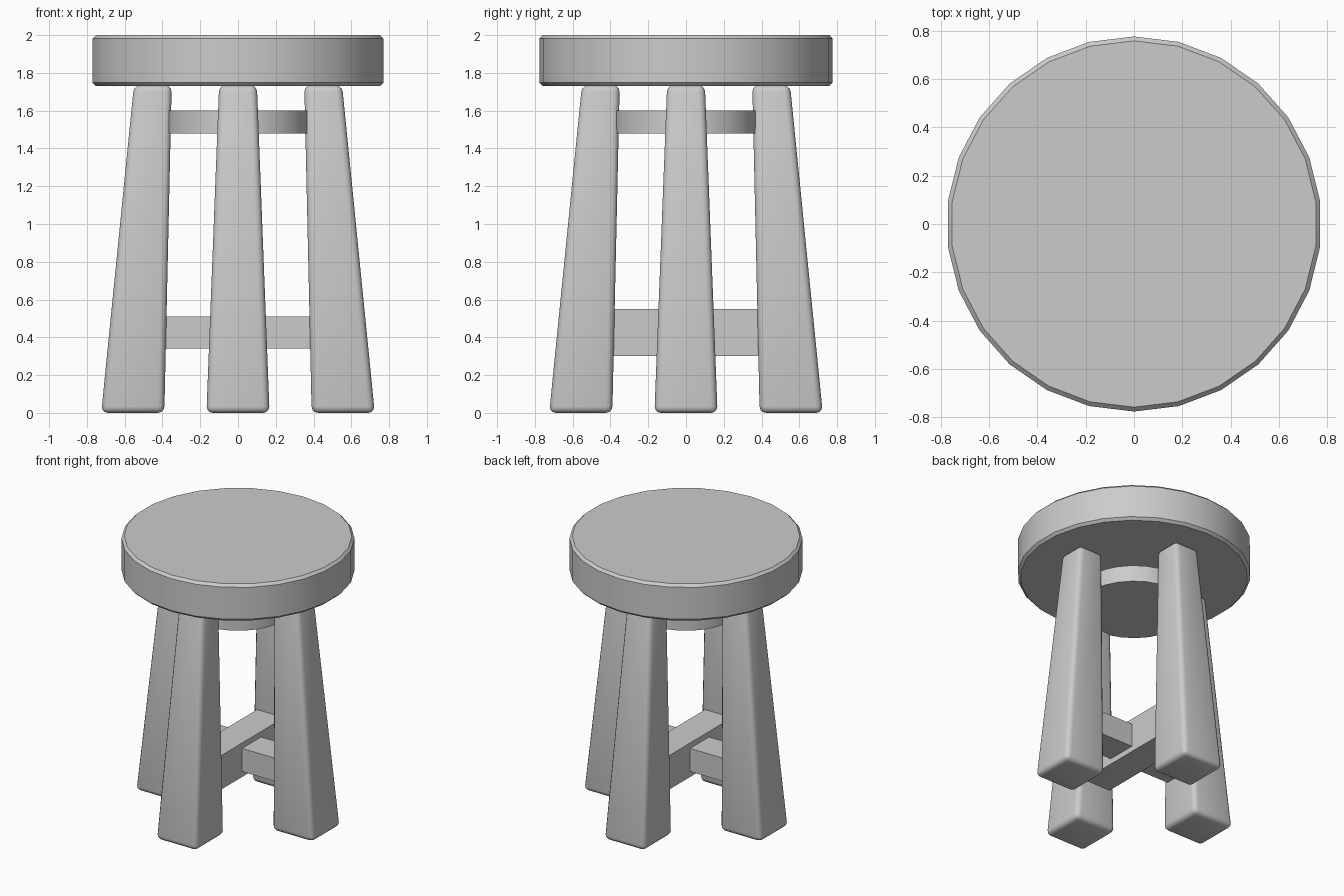
import bpy, math

if "Cube" in bpy.data.objects:
    bpy.data.objects.remove(bpy.data.objects["Cube"])


def finish(obj, bevel=0.0, segments=1):
    """Rounded edges plus angle-limited smooth shading."""
    bpy.ops.object.select_all(action='DESELECT')
    obj.select_set(True)
    bpy.context.view_layer.objects.active = obj
    if bevel:
        m = obj.modifiers.new("Bevel", 'BEVEL')
        m.width, m.segments = bevel, segments
        m.limit_method, m.angle_limit = 'ANGLE', math.radians(40)
        bpy.ops.object.modifier_apply(modifier=m.name)
    bpy.ops.object.shade_smooth_by_angle(angle=math.radians(32))


def disc(name, radius, z0, z1, bevel=0.0):
    bpy.ops.mesh.primitive_cylinder_add(vertices=26, radius=radius, depth=z1 - z0,
                                        location=(0, 0, (z0 + z1) / 2))
    obj = bpy.context.object
    obj.name = name
    finish(obj, bevel)


def leg(name, angle):
    """Tapered post leaning inward towards the seat."""
    verts = []
    for z, centre, half in ((0, 0.557, 0.167), (1.735, 0.451, 0.1)):
        for sx, sy in ((-1, -1), (1, -1), (1, 1), (-1, 1)):
            verts.append((centre + sx * half, sy * half, z))
    faces = [(3, 2, 1, 0), (4, 5, 6, 7)]
    faces += [(i, (i + 1) % 4, (i + 1) % 4 + 4, i + 4) for i in range(4)]
    mesh = bpy.data.meshes.new(name)
    mesh.from_pydata(verts, [], faces)
    obj = bpy.data.objects.new(name, mesh)
    bpy.context.collection.objects.link(obj)
    obj.rotation_euler.z = angle
    finish(obj, 0.035, 3)


def beam(name, size, z):
    bpy.ops.mesh.primitive_cube_add(size=1, location=(0, 0, z))
    obj = bpy.context.object
    obj.name = name
    obj.scale = size
    bpy.ops.object.transform_apply(location=False, rotation=False, scale=True)
    finish(obj)


# Seat and the smaller support disc between the leg tops
disc("seat", 0.776, 1.73, 2.0, 0.018)
disc("support_disc", 0.38, 1.48, 1.6)

# Four legs around the seat
for i, side in enumerate(("right", "back", "left", "front")):
    leg(side + "_leg", i * math.pi / 2)

# Crossed stretchers
beam("side_stretcher", (1.0, 0.22, 0.17), 0.425)
beam("front_back_stretcher", (0.22, 1.0, 0.25), 0.425)
